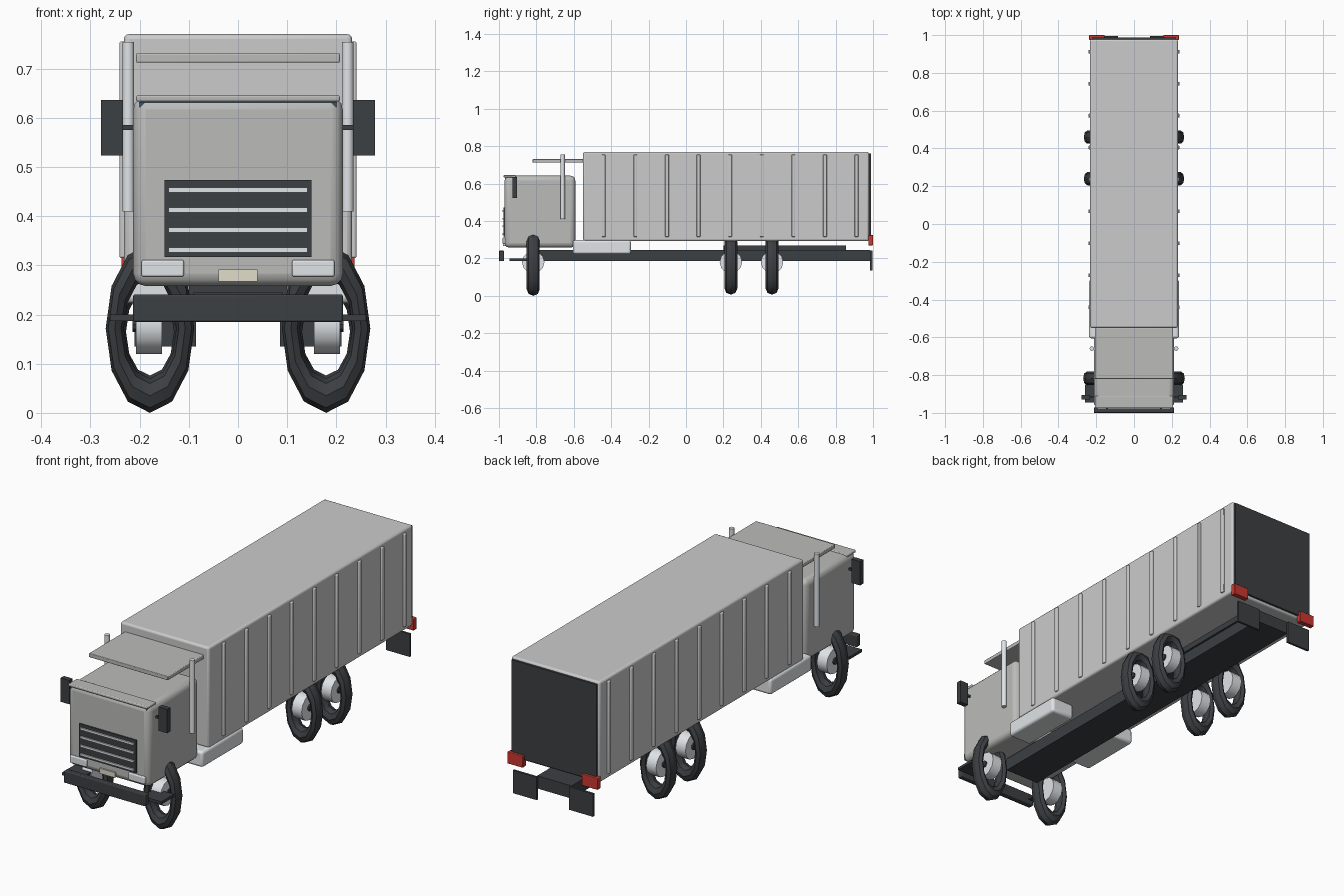
import bpy
from math import radians

if "Cube" in bpy.data.objects:
    bpy.data.objects.remove(bpy.data.objects["Cube"])


def mat(name, rgb):
    m = bpy.data.materials.new(name)
    m.diffuse_color = (*rgb, 1)
    m.use_nodes = True
    m.node_tree.nodes["Principled BSDF"].inputs["Base Color"].default_value = m.diffuse_color
    return m


DARK = mat("dark", (0.045, 0.05, 0.055))
RED = mat("red", (0.6, 0.04, 0.03))
CREAM = mat("cream", (0.75, 0.72, 0.6))
GLASS = mat("glass", (0.05, 0.09, 0.13))
CHROME = mat("chrome", (0.75, 0.78, 0.8))
GREY = mat("cab_grey", (0.5, 0.5, 0.49))


def finish(o, name, m):
    o.name = name
    if m:
        o.data.materials.append(m)
    bpy.ops.object.shade_smooth_by_angle(angle=radians(35))
    return o


def box(name, x, y, z, m=None, bevel=0.0):
    """Box from (min, max) ranges, with optional rounded edges."""
    bpy.ops.mesh.primitive_cube_add(size=1, location=[(r[0] + r[1]) / 2 for r in (x, y, z)])
    o = bpy.context.object
    o.scale = [r[1] - r[0] for r in (x, y, z)]
    bpy.ops.object.transform_apply(location=False, scale=True)
    if bevel:
        b = o.modifiers.new("bevel", "BEVEL")
        b.width, b.segments = bevel, 3
    return finish(o, name, m)


def pair(name, x, y, z, m=None, bevel=0.0):
    """Box on the right and its mirror on the left."""
    box(name + "_right", x, y, z, m, bevel)
    box(name + "_left", (-x[1], -x[0]), y, z, m, bevel)


def cylinder(name, loc, r, length, axis, sides, m=None):
    rot = (0, radians(90), 0) if axis == "x" else (0, 0, 0)
    bpy.ops.mesh.primitive_cylinder_add(vertices=sides, radius=r, depth=length,
                                        location=loc, rotation=rot)
    return finish(bpy.context.object, name, m)


def wheel(name, side, y, z, outer, half_x):
    # tyre ring faces the front and is squeezed sideways
    minor = 0.035
    bpy.ops.mesh.primitive_torus_add(location=(side * 0.179, y, z), rotation=(radians(90), 0, 0),
                                     major_radius=outer - minor, minor_radius=minor,
                                     major_segments=12, minor_segments=8)
    o = bpy.context.object
    o.scale = (half_x / outer, 1, 1)
    finish(o, name + "_tyre", DARK)
    # hub and its cap
    cylinder(name + "_hub", (side * 0.181, y, 0.18), 0.06, 0.052, "x", 12, CHROME)
    cylinder(name + "_cap", (side * 0.207, y, 0.18), 0.016, 0.014, "x", 10, DARK)


# chassis
box("chassis", (-0.09, 0.09), (-0.8, 0.985), (0.185, 0.245), DARK)
box("rear_subframe", (-0.1, 0.1), (0.2, 0.855), (0.24, 0.268), DARK)

# cab with its front fittings
box("cab", (-0.213, 0.213), (-0.97, -0.592), (0.258, 0.642), GREY, 0.025)
box("windscreen", (-0.2, 0.2), (-0.966, -0.95), (0.48, 0.632), GLASS)
box("sun_visor", (-0.207, 0.207), (-0.975, -0.91), (0.633, 0.646), GREY, 0.004)
box("roof_deflector", (-0.207, 0.207), (-0.82, -0.55), (0.712, 0.731), GREY, 0.003)
box("bumper", (-0.213, 0.213), (-1.0, -0.972), (0.185, 0.241), DARK, 0.004)
box("grille", (-0.149, 0.149), (-0.976, -0.96), (0.317, 0.473), DARK)
for i in range(4):
    z = 0.331 + i * 0.0407
    box(f"grille_slat_{i}", (-0.141, 0.141), (-0.982, -0.97), (z - 0.005, z + 0.005), CHROME)
box("number_plate", (-0.04, 0.04), (-0.978, -0.96), (0.267, 0.291), CREAM)
pair("headlight", (0.11, 0.196), (-0.98, -0.95), (0.277, 0.311), CHROME, 0.004)
pair("mirror", (0.234, 0.279), (-0.928, -0.904), (0.523, 0.636), DARK)
pair("mirror_arm", (0.2, 0.24), (-0.92, -0.912), (0.575, 0.585), DARK)
pair("step", (0.16, 0.26), (-0.945, -0.85), (0.187, 0.2), DARK)

# exhaust stacks and fuel tanks
for side, tag in ((1, "right"), (-1, "left")):
    cylinder("exhaust_stack_" + tag, (side * 0.223, -0.66, 0.582), 0.012, 0.345, "z", 12, CHROME)
pair("fuel_tank", (0.115, 0.238), (-0.605, -0.295), (0.223, 0.298), CHROME, 0.012)

# cargo box, ribs and rear door
box("cargo_box", (-0.232, 0.232), (-0.55, 0.978), (0.293, 0.77), None, 0.01)
for i in range(9):
    y = -0.44 + i * 0.169
    pair(f"cargo_rib_{i}", (0.222, 0.241), (y - 0.01, y + 0.01), (0.315, 0.755), None, 0.004)
box("rear_door", (-0.222, 0.222), (0.97, 0.988), (0.305, 0.76), DARK)

# tail lights and mud flaps
pair("tail_light", (0.155, 0.237), (0.975, 1.0), (0.27, 0.325), RED, 0.003)
pair("mud_flap", (0.085, 0.21), (0.985, 0.996), (0.135, 0.243), DARK)

# wheels
for side, tag in ((1, "right"), (-1, "left")):
    wheel("front_wheel_" + tag, side, -0.817, 0.172, 0.172, 0.09)
    wheel("middle_wheel_" + tag, side, 0.24, 0.165, 0.159, 0.087)
    wheel("rear_wheel_" + tag, side, 0.46, 0.165, 0.159, 0.087)
